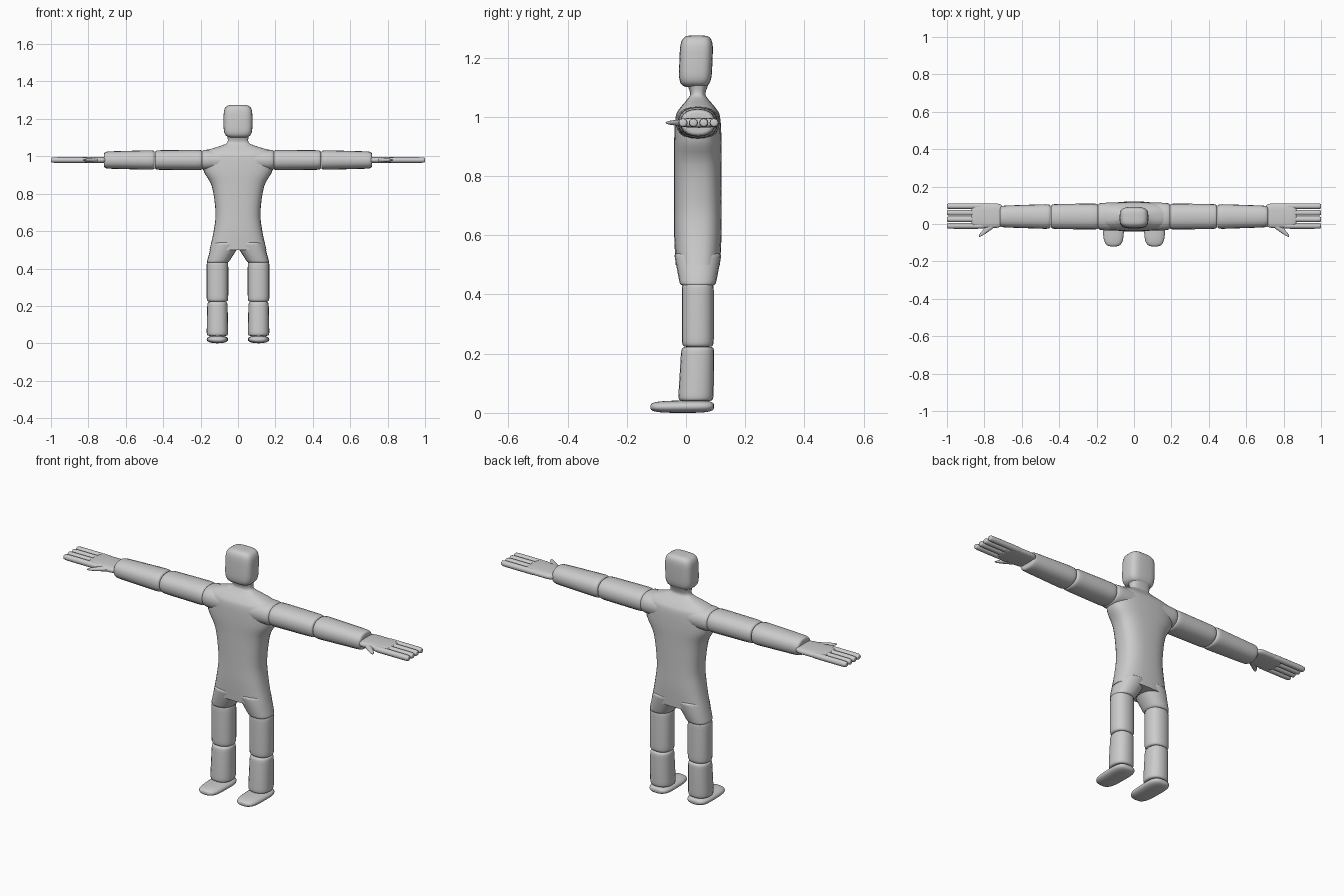
import bpy, bmesh
from math import cos, sin, pi, radians, copysign
from mathutils import Vector

if "Cube" in bpy.data.objects:
    bpy.data.objects.remove(bpy.data.objects["Cube"])

grey = bpy.data.materials.new("plain_grey")
grey.use_nodes = True
grey.diffuse_color = (0.6, 0.6, 0.6, 1)
grey.node_tree.nodes["Principled BSDF"].inputs["Base Color"].default_value = grey.diffuse_color

X, Y, Z = Vector((1, 0, 0)), Vector((0, 1, 0)), Vector((0, 0, 1))
ACROSS = {"x": (Y, Z), "y": (X, Z), "z": (X, Y)}
MIDDLE = 0.04       # depth of the body's centre line
ARM_HEIGHT = 0.98
LEG_OFFSET = 0.11


def power(value, exponent):
    return copysign(abs(value) ** exponent, value)


def superellipse(squareness, sides):
    """Rounded-square outline of unit half size."""
    angles = [2 * pi * k / sides for k in range(sides)]
    return [(power(cos(a), 2 / squareness), power(sin(a), 2 / squareness)) for a in angles]


def skin(name, axis, rings, squareness, sides, mirrored=False):
    """Closed smooth surface over rings of (centre, half width, half height)."""
    bm = bmesh.new()
    u, v = ACROSS[axis]
    loops = []
    for centre, width, height in rings:
        points = [centre + u * width * c + v * height * s
                  for c, s in superellipse(squareness, sides)]
        if mirrored:
            points = [Vector((-p.x, p.y, p.z)) for p in points]
        loops.append([bm.verts.new(p) for p in points])
    for lower, upper in zip(loops, loops[1:]):
        for k in range(sides):
            bm.faces.new((lower[k - 1], lower[k], upper[k], upper[k - 1]))
    bm.faces.new(loops[0])
    bm.faces.new(loops[-1])
    bmesh.ops.recalc_face_normals(bm, faces=bm.faces)
    mesh = bpy.data.meshes.new(name)
    bm.to_mesh(mesh)
    bm.free()
    mesh.materials.append(grey)
    part = bpy.data.objects.new(name, mesh)
    bpy.context.collection.objects.link(part)
    bpy.ops.object.select_all(action="DESELECT")
    part.select_set(True)
    bpy.context.view_layer.objects.active = part
    bpy.ops.object.shade_smooth_by_angle(angle=radians(50))


def pill(name, axis, start, end, width, height, taper=1, ends=12,
         squareness=2.3, sides=20, mirrored=False):
    """Superellipsoid from start to end; a high 'ends' value gives blunt tips."""
    start, end = Vector(start), Vector(end)
    steps = 16
    rings = []
    for j in range(steps):
        angle = pi * ((j + 0.5) / steps - 0.5)
        along = (power(sin(angle), 2 / ends) + 1) / 2
        scale = cos(angle) ** (2 / ends) * (1 + (taper - 1) * along)
        rings.append((start.lerp(end, along), width * scale, height * scale))
    skin(name, axis, rings, squareness, sides, mirrored)


def smooth_curve(points, steps):
    """Catmull-Rom curve through the points."""
    points = [Vector(p) for p in points]
    curve = []
    for i, (b, c) in enumerate(zip(points, points[1:])):
        leave = (c - points[max(i - 1, 0)]) / 2
        arrive = (points[min(i + 2, len(points) - 1)] - b) / 2
        for j in range(steps):
            t = j / steps
            ease = t * t * (3 - 2 * t)
            curve.append(b.lerp(c, ease) + leave * t * (1 - t) ** 2 - arrive * t * t * (1 - t))
    return curve + [points[-1]]


# Trunk and neck: height, half width, half depth
profile = [(0.5, 0.152, 0.075), (0.6, 0.13, 0.08), (0.7, 0.12, 0.08), (0.84, 0.14, 0.08),
           (0.92, 0.183, 0.08), (1, 0.19, 0.075), (1.03, 0.17, 0.06), (1.06, 0.08, 0.035),
           (1.08, 0.055, 0.026), (1.12, 0.06, 0.04)]
trunk = [(Y * MIDDLE + Z * z, w, d) for z, w, d in smooth_curve(profile, 4)]
skin("torso", "z", trunk, 2.7, 32)
pill("shoulders", "x", (-0.195, MIDDLE, ARM_HEIGHT), (0.195, MIDDLE, ARM_HEIGHT), 0.074, 0.056)
pill("head", "z", (0, 0.03, 1.1), (0, 0.037, 1.275), 0.077, 0.056,
     ends=4.5, squareness=3.5, sides=32)

for label, mirrored in (("left", False), ("right", True)):
    def limb(part, *shape, **options):
        pill(f"{label}_{part}", *shape, mirrored=mirrored, **options)

    # Arms
    elbow, wrist = (0.445, MIDDLE, ARM_HEIGHT), (0.716, MIDDLE, ARM_HEIGHT)
    limb("upper_arm", "x", (0.19, MIDDLE, ARM_HEIGHT), elbow, 0.07, 0.055, taper=0.95)
    limb("forearm", "x", elbow, wrist, 0.067, 0.053, taper=0.86)

    # Hands
    limb("palm", "x", (0.7, 0.045, ARM_HEIGHT), (0.87, 0.043, ARM_HEIGHT), 0.066, 0.017,
         ends=5, squareness=3)
    limb("thumb", "x", (0.73, 0.02, ARM_HEIGHT), (0.83, -0.065, ARM_HEIGHT), 0.028, 0.015,
         taper=0.4, ends=3)
    for i, finger in enumerate(("index", "middle", "ring", "little")):
        y = 0.035 * i - 0.01
        limb(finger + "_finger", "x", (0.8, y, ARM_HEIGHT), (1, y, ARM_HEIGHT), 0.0155, 0.015,
             ends=8, squareness=2, sides=12)

    # Legs
    knee = (LEG_OFFSET, MIDDLE, 0.223)
    limb("hip", "z", (LEG_OFFSET, MIDDLE, 0.43), (0.06, MIDDLE, 0.54), 0.058, 0.06, taper=1.35)
    limb("thigh", "z", knee, (LEG_OFFSET, MIDDLE, 0.44), 0.058, 0.054)
    limb("shin", "z", (LEG_OFFSET, 0.033, 0.04), knee, 0.058, 0.06, taper=0.93)
    limb("foot", "y", (LEG_OFFSET, 0.095, 0.022), (LEG_OFFSET, -0.12, 0.02), 0.06, 0.022,
         taper=0.9, ends=3.5)
